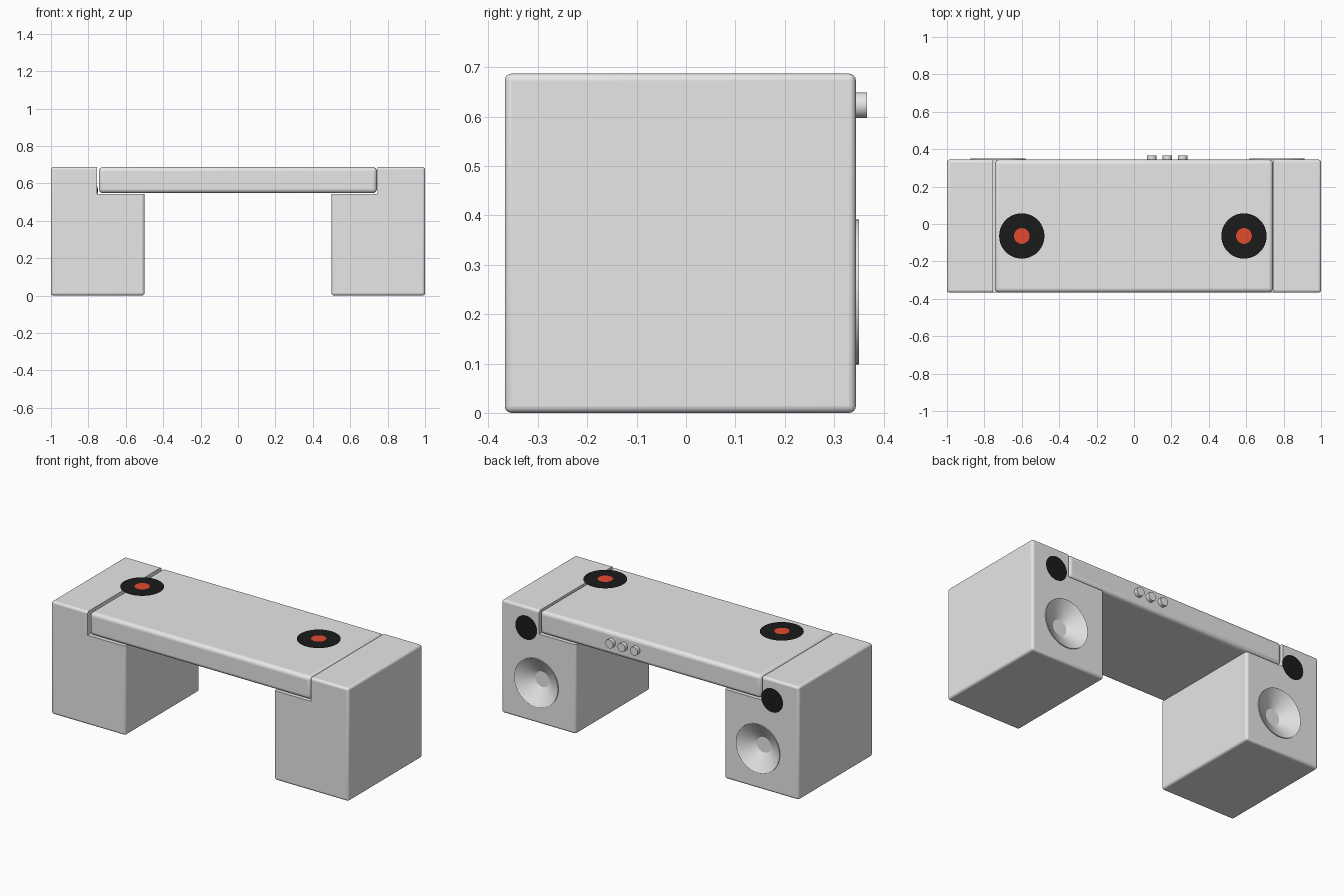
import bpy, bmesh, math
from mathutils import Matrix, Vector

if "Cube" in bpy.data.objects:
    bpy.data.objects.remove(bpy.data.objects["Cube"])


def material(name, rgb):
    mat = bpy.data.materials.new(name)
    mat.use_nodes = True
    mat.diffuse_color = (*rgb, 1)
    bsdf = next(n for n in mat.node_tree.nodes if n.type == "BSDF_PRINCIPLED")
    bsdf.inputs["Base Color"].default_value = (*rgb, 1)
    return mat


GREY = material("light grey", (0.8, 0.8, 0.8))
BLACK = material("black", (0.0105, 0.0105, 0.0105))
RED = material("orange red", (0.775, 0.068, 0.028))


def make_object(name, bm, mat):
    mesh = bpy.data.meshes.new(name)
    bm.to_mesh(mesh)
    bm.free()
    mesh.materials.append(mat)
    obj = bpy.data.objects.new(name, mesh)
    bpy.context.collection.objects.link(obj)
    return obj


def smooth(obj):
    """Smooth the rounded edges and keep the broad panels flat."""
    bpy.ops.object.select_all(action="DESELECT")
    obj.select_set(True)
    bpy.context.view_layer.objects.active = obj
    bpy.ops.object.shade_smooth_by_angle(angle=math.radians(25))
    for face in obj.data.polygons:
        if face.area > 0.03:
            face.use_smooth = False


def box(name, low, high, radius=0):
    low, high = Vector(low), Vector(high)
    bm = bmesh.new()
    bmesh.ops.create_cube(bm, size=1)
    bmesh.ops.scale(bm, vec=high - low, verts=bm.verts)
    bmesh.ops.translate(bm, vec=(low + high) / 2, verts=bm.verts)
    if radius:
        bmesh.ops.bevel(bm, geom=bm.edges[:], offset=radius, segments=4,
                        profile=0.5, affect="EDGES")
    return make_object(name, bm, GREY)


def place(bm, centre, backward):
    if backward:
        bm.transform(Matrix.Rotation(-math.pi / 2, 4, "X"))
    bm.transform(Matrix.Translation(centre))


def lathe(name, profile, centre):
    """Turn (radius, height) points into a solid whose top faces the back."""
    bm = bmesh.new()
    verts = [bm.verts.new((r, 0, h)) for r, h in profile]
    edges = [bm.edges.new(pair) for pair in zip(verts, verts[1:])]
    bmesh.ops.spin(bm, geom=verts + edges, cent=(0, 0, 0), axis=(0, 0, 1),
                   angle=math.tau, steps=48)
    bmesh.ops.remove_doubles(bm, verts=bm.verts, dist=0.0001)
    bmesh.ops.recalc_face_normals(bm, faces=bm.faces)
    place(bm, centre, True)
    return make_object(name, bm, GREY)


def rod(name, radius, bottom, top, centre):
    return lathe(name, [(0, bottom), (radius, bottom), (radius, top), (0, top)], centre)


def flat_disc(name, radius, centre, mat, backward=False):
    bm = bmesh.new()
    bmesh.ops.create_circle(bm, cap_ends=True, segments=48, radius=radius)
    place(bm, centre, backward)
    return make_object(name, bm, mat)


def cut(obj, cutter):
    mod = obj.modifiers.new("cut", "BOOLEAN")
    mod.operation, mod.solver, mod.object = "DIFFERENCE", "EXACT", cutter
    bpy.context.view_layer.update()
    graph = bpy.context.evaluated_depsgraph_get()
    mesh = bpy.data.meshes.new_from_object(obj.evaluated_get(graph))
    obj.modifiers.clear()
    obj.data = mesh
    bpy.data.objects.remove(cutter)


FRONT, BACK, TOP = -0.367, 0.344, 0.687
RECORD_HEIGHT = 0.766

# Speaker cabinets, each stepped for the deck and bored for its cone
CONE = [(0, -0.055), (0.047, -0.055), (0.147, 0.006), (0.147, -0.08), (0, -0.08)]
for side, x0, x1, woofer_x, tweeter_x in (("right", -1, -0.5, -0.727, -0.822),
                                          ("left", 0.5, 1, 0.764, 0.833)):
    cabinet = box(side + "_cabinet", (x0, FRONT, 0), (x1, BACK, TOP), 0.014)
    cut(cabinet, box("step_cutter", (-0.755, -1, 0.544), (0.747, 1, 1)))
    middle = (woofer_x, BACK, 0.245)
    cut(cabinet, rod("bore_cutter", 0.1455, -0.075, 0.1, middle))
    smooth(cabinet)
    smooth(lathe(side + "_woofer_cone", CONE, middle))
    flat_disc(side + "_tweeter", 0.073, (tweeter_x, BACK + 0.002, 0.562), BLACK, True)

# Deck bridging the two cabinets
smooth(box("deck", (-0.744, FRONT + 0.001, 0.548), (0.743, BACK, TOP), 0.022))

# Thin records hovering over the deck
for side, x in (("right", -0.6), ("left", 0.588)):
    flat_disc(side + "_record", 0.121, (x, -0.064, RECORD_HEIGHT), BLACK)
    flat_disc(side + "_record_label", 0.042, (x, -0.064, RECORD_HEIGHT + 0.002), RED)

# Control knobs on the back of the deck
for name, x in (("left", 0.26), ("middle", 0.178), ("right", 0.095)):
    smooth(rod(name + "_knob", 0.026, -0.01, 0.023, (x, BACK, 0.623)))
